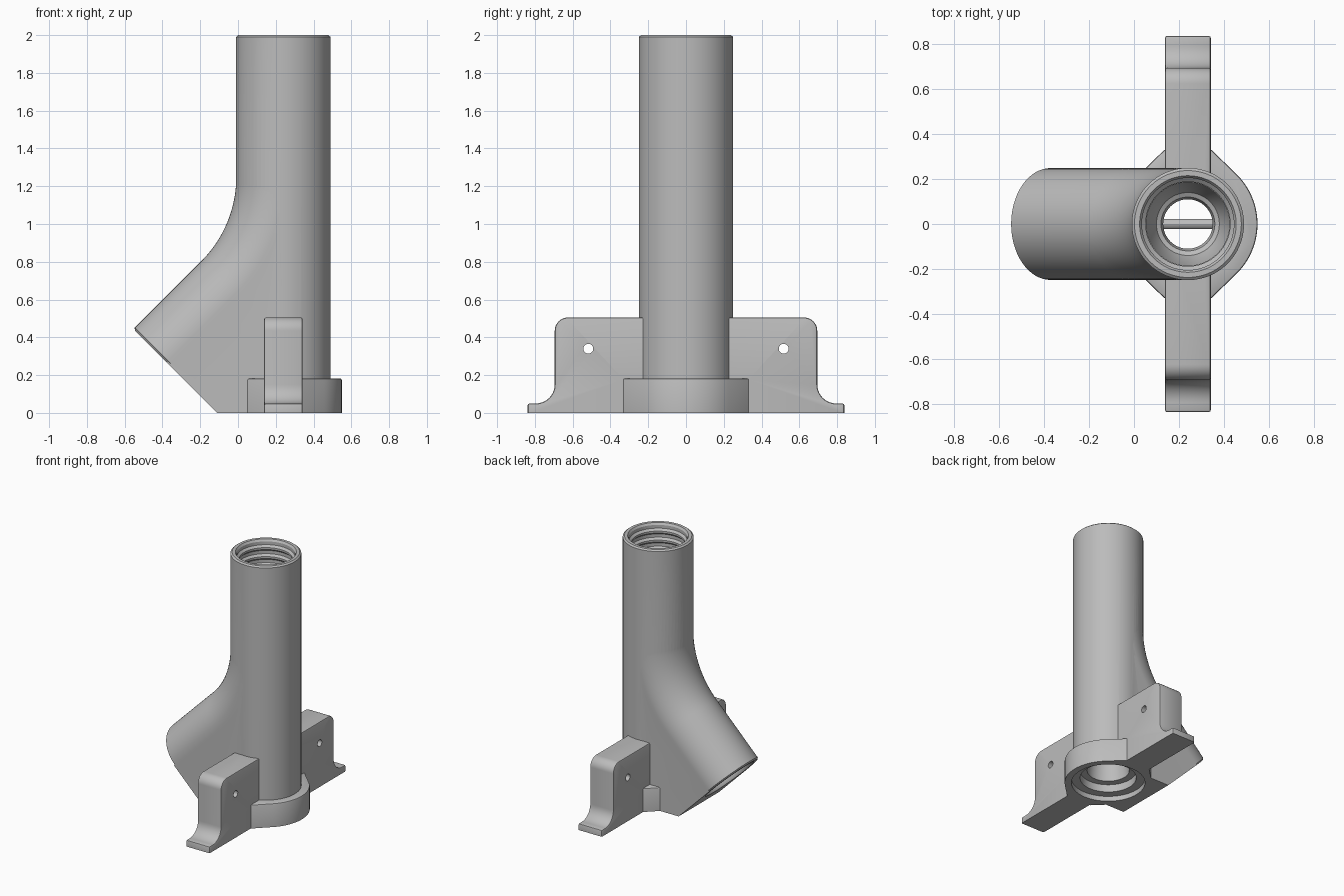
import bpy, bmesh, math
from mathutils import Vector

cube = bpy.data.objects.get("Cube")
if cube:
    bpy.data.objects.remove(cube, do_unlink=True)

grey = bpy.data.materials.new("plain grey")
grey.use_nodes = True
GREY = (0.5, 0.5, 0.5, 1)
grey.diffuse_color = GREY
grey.node_tree.nodes["Principled BSDF"].inputs["Base Color"].default_value = GREY

AXIS = 0.24      # x of the upright tube
R = 0.25         # outer tube radius
BEND_R = 0.88    # bend radius of the branch centre line
BEND_Z = 1.25    # height where the bend starts
END = Vector((-0.378, 0, 0.268))   # centre of the branch mouth
SLOPE = math.radians(45)


def finish(name, bm):
    bmesh.ops.recalc_face_normals(bm, faces=bm.faces)
    mesh = bpy.data.meshes.new(name)
    bm.to_mesh(mesh)
    bm.free()
    obj = bpy.data.objects.new(name, mesh)
    bpy.context.collection.objects.link(obj)
    mesh.materials.append(grey)
    return obj


def sweep(name, sections, sides=64):
    """Round solid through (x, z, tilt, radius) sections."""
    bm = bmesh.new()
    rings = []
    for x, z, tilt, r in sections:
        ring = []
        for i in range(sides):
            t = math.tau * i / sides
            u = r * math.cos(t)
            ring.append(bm.verts.new((x + u * math.cos(tilt), r * math.sin(t),
                                      z - u * math.sin(tilt))))
        rings.append(ring)
    for a, b in zip(rings, rings[1:]):
        for i in range(sides):
            j = (i + 1) % sides
            bm.faces.new((a[i], a[j], b[j], b[i]))
    bm.faces.new(rings[0])
    bm.faces.new(rings[-1])
    return finish(name, bm)


def prism(name, points, offset, bevel=0):
    """Extrude a flat outline of 3D points by an offset."""
    bm = bmesh.new()
    face = bm.faces.new([bm.verts.new(p) for p in points])
    new = bmesh.ops.extrude_face_region(bm, geom=[face])["geom"]
    bmesh.ops.translate(bm, vec=offset, verts=[v for v in new if isinstance(v, bmesh.types.BMVert)])
    bmesh.ops.recalc_face_normals(bm, faces=bm.faces)
    if bevel:
        edges = [e for e in bm.edges if e.calc_face_angle(0) > 0.7
                 and max(v.co.z for v in e.verts) > 0.01]
        bmesh.ops.bevel(bm, geom=edges, offset=bevel, segments=2, profile=0.5, affect='EDGES')
    return finish(name, bm)


def arc(cx, cy, r, start, end, steps=10):
    return [(cx + r * math.cos(math.radians(start + (end - start) * i / steps)),
             cy + r * math.sin(math.radians(start + (end - start) * i / steps)))
            for i in range(steps + 1)]


def combine(target, other, operation):
    mod = target.modifiers.new(operation, 'BOOLEAN')
    mod.operation = operation
    mod.solver = 'EXACT'
    mod.object = other
    bpy.context.view_layer.objects.active = target
    bpy.ops.object.modifier_apply(modifier=mod.name)
    bpy.data.objects.remove(other, do_unlink=True)


def bend(steps=16):
    """Centre line of the bend as (x, z, tilt)."""
    for i in range(steps + 1):
        a = SLOPE * i / steps
        yield (AXIS - BEND_R + BEND_R * math.cos(a), BEND_Z - BEND_R * math.sin(a), a)


def along_branch(d):
    """Point on the branch centre line, d inward from its mouth."""
    s = d * math.sqrt(0.5)
    return (END.x + s, END.z + s, SLOPE)


# Upright tube
body = sweep("pipe_body", [(AXIS, 0, 0, R), (AXIS, 1.99, 0, R), (AXIS, 2, 0, R - 0.012)])

# Curved branch
branch = sweep("branch", [(AXIS, 1.4, 0, R - 0.001)]
               + [(*p, R - 0.001) for p in bend()]
               + [(*along_branch(0.01), R - 0.001), (*along_branch(0), R - 0.012)])

# Flat-sided web between branch and tube
outline = [(AXIS, 0), (AXIS, BEND_Z)] + [p[:2] for p in bend()][1:]
outline += [(END.x, END.z), (END.x + END.z, 0)]
web = prism("web", [(x, -R + 0.002, z) for x, z in outline], (0, 2 * R - 0.004, 0))

# Base collar
collar_pts = arc(AXIS, 0, 0.31, -46, 46, 24) + [(AXIS + 0.1, 0.335), (AXIS - 0.1, 0.335)]
collar_pts += arc(AXIS, 0, 0.31, 134, 226, 24) + [(AXIS - 0.1, -0.335), (AXIS + 0.1, -0.335)]
collar = prism("collar", [(x, y, 0) for x, y in collar_pts], (0, 0, 0.183), 0.01)

for part in (branch, web, collar):
    combine(body, part, 'UNION')

# Mounting wings with a foot and a cross hole
wing = [(0.16, 0), (0.838, 0), (0.838, 0.05)] + arc(0.795, 0.15, 0.1, 270, 180)
wing += arc(0.625, 0.435, 0.07, 0, 90) + [(0.16, 0.505)]
for side in (-1, 1):
    part = prism("wing", [(AXIS - 0.102, side * y, z) for y, z in wing], (0.204, 0, 0), 0.01)
    drill = prism("drill", [(0, side * y, z) for y, z in arc(0.517, 0.34, 0.026, 0, 345, 23)], (0.5, 0, 0))
    combine(part, drill, 'DIFFERENCE')
    combine(body, part, 'UNION')

# Main bore: threaded mouth, funnel, throat and stepped outlet
bore = [(2.01, 0.222), (1.985, 0.205)]
for i in range(4):
    z = 1.96 - 0.07 * i
    bore += [(z, 0.205), (z - 0.015, 0.188), (z - 0.03, 0.188), (z - 0.045, 0.205)]
bore += [(1.68, 0.205), (1.67, 0.185), (1.55, 0.185), (1.45, 0.14), (1.44, 0.12), (1.4, 0.11),
         (0.4, 0.11), (0.14, 0.15), (0.1, 0.15), (0.099, 0.2), (0.04, 0.2), (0.039, 0.262), (-0.01, 0.262)]
combine(body, sweep("bore", [(AXIS, z, 0, r) for z, r in bore]), 'DIFFERENCE')

# Branch bore, meeting the throat
side_bore = [(-0.01, 0.215), (0.02, 0.2), (0.25, 0.2), (0.35, 0.11), (0.84, 0.109)]
combine(body, sweep("side_bore", [(*along_branch(d), r) for d, r in side_bore]), 'DIFFERENCE')

# Thin bar across the throat
bar = prism("cross_bar", [(AXIS - 0.13, y, z) for y, z in arc(0, 0.45, 0.022, 0, 330, 11)], (0.26, 0, 0))

for obj in (body, bar):
    bpy.ops.object.select_all(action='DESELECT')
    obj.select_set(True)
    bpy.context.view_layer.objects.active = obj
    bpy.ops.object.shade_smooth_by_angle(angle=math.radians(30))
